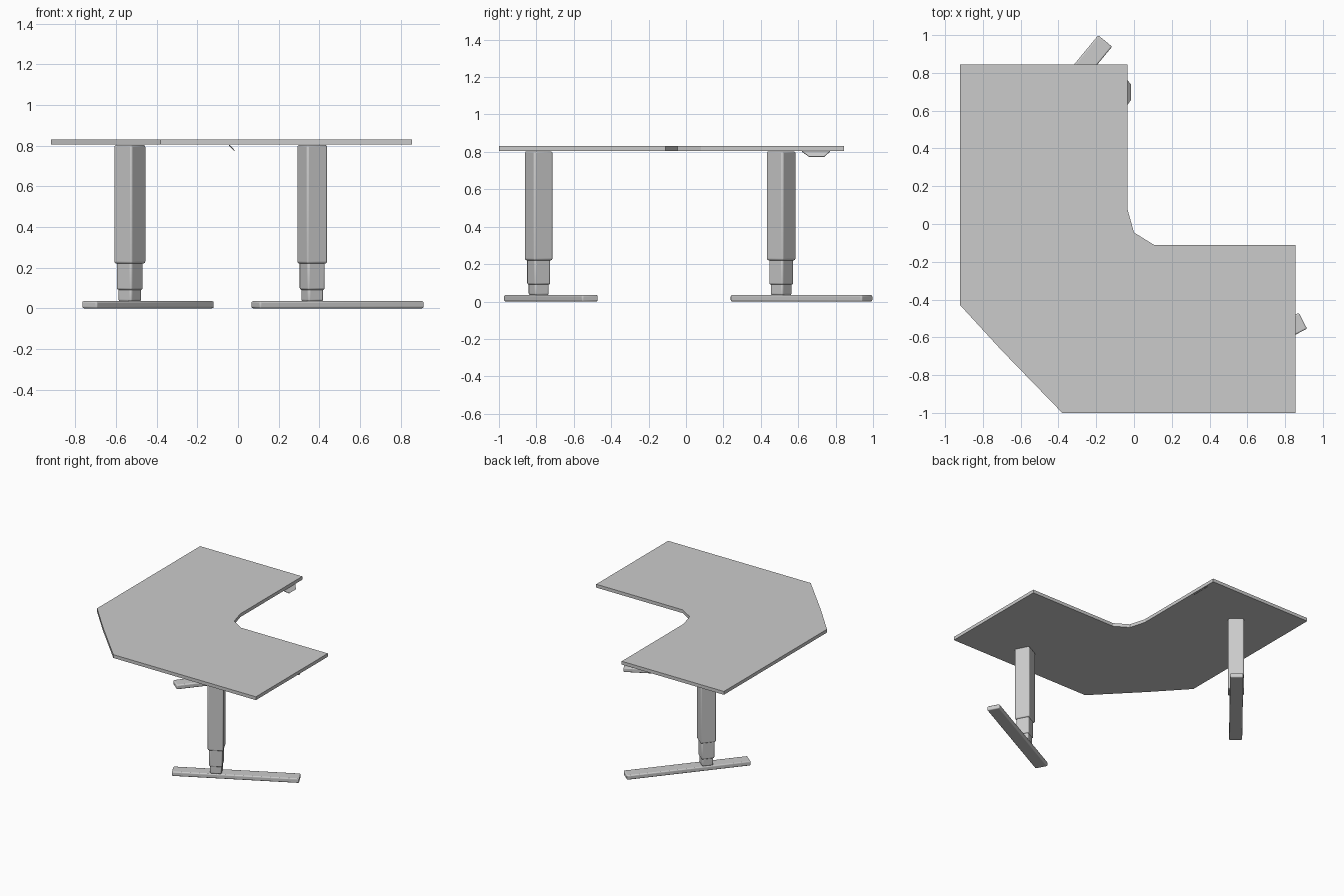
import bpy, bmesh, math
from mathutils import Matrix

if "Cube" in bpy.data.objects:
    bpy.data.objects.remove(bpy.data.objects["Cube"])

grey = bpy.data.materials.new("light_grey")
grey.diffuse_color = (0.6, 0.6, 0.6, 1)
grey.use_nodes = True
grey.node_tree.nodes["Principled BSDF"].inputs["Base Color"].default_value = grey.diffuse_color


def finish(name, bm, matrix=Matrix(), bevel=0.0):
    bmesh.ops.recalc_face_normals(bm, faces=bm.faces)
    mesh = bpy.data.meshes.new(name)
    bm.to_mesh(mesh)
    bm.free()
    mesh.materials.append(grey)
    ob = bpy.data.objects.new(name, mesh)
    ob.matrix_world = matrix
    bpy.context.collection.objects.link(ob)
    if bevel:
        mod = ob.modifiers.new("rounded_edges", 'BEVEL')
        mod.width = bevel
        mod.segments = 3
        bpy.context.view_layer.objects.active = ob
        ob.select_set(True)
        bpy.ops.object.shade_smooth_by_angle(angle=math.radians(35))
        ob.select_set(False)
    return ob


def slab(name, outline, offset, **kw):
    """Extrude a closed outline of 3D points along an offset."""
    bm = bmesh.new()
    face = bm.faces.new([bm.verts.new(p) for p in outline])
    new = bmesh.ops.extrude_face_region(bm, geom=[face])["geom"]
    bmesh.ops.translate(bm, vec=offset,
                        verts=[v for v in new if isinstance(v, bmesh.types.BMVert)])
    return finish(name, bm, **kw)


def box(name, length, width, z0, z1, matrix, bevel):
    l, w = length / 2, width / 2
    return slab(name, [(-l, -w, z0), (l, -w, z0), (l, w, z0), (-l, w, z0)],
                (0, 0, z1 - z0), matrix=matrix, bevel=bevel)


# L-shaped top with a cut outer corner and eased inner corner
top = [(-.92, .845), (-.92, -.43), (-.70, -.67), (-.38, -1), (.855, -1),
       (.855, -.11), (.105, -.11), (0, -.045), (-.035, .08), (-.035, .845)]
slab("desk_top", [(x, y, .805) for x, y in top], (0, 0, .026))

# Two telescopic legs, each on a turned foot bar
for side, x, y, angle in (("left", -.4425, .6175, 50.5), ("right", .49, -.7225, 27.5)):
    frame = Matrix.Translation((x, y, 0)) @ Matrix.Rotation(math.radians(angle), 4, 'Z')
    box(side + "_foot", .911, .095, 0, .035, frame, .008)
    column = frame @ Matrix.Translation((-.141, 0, 0))
    for part, size, z0, z1 in (("lower", .084, .033, .1),
                               ("middle", .096, .09, .23),
                               ("upper", .114, .22, .803)):
        box(f"{side}_{part}_column", size, size, z0, z1, column, .01)

# Sloping height-control paddle under the inner edge
slab("control_paddle", [(-.042, .62, .804), (-.042, .77, .804),
                        (-.015, .738, .776), (-.015, .658, .776)], (-.004, 0, -.003))
